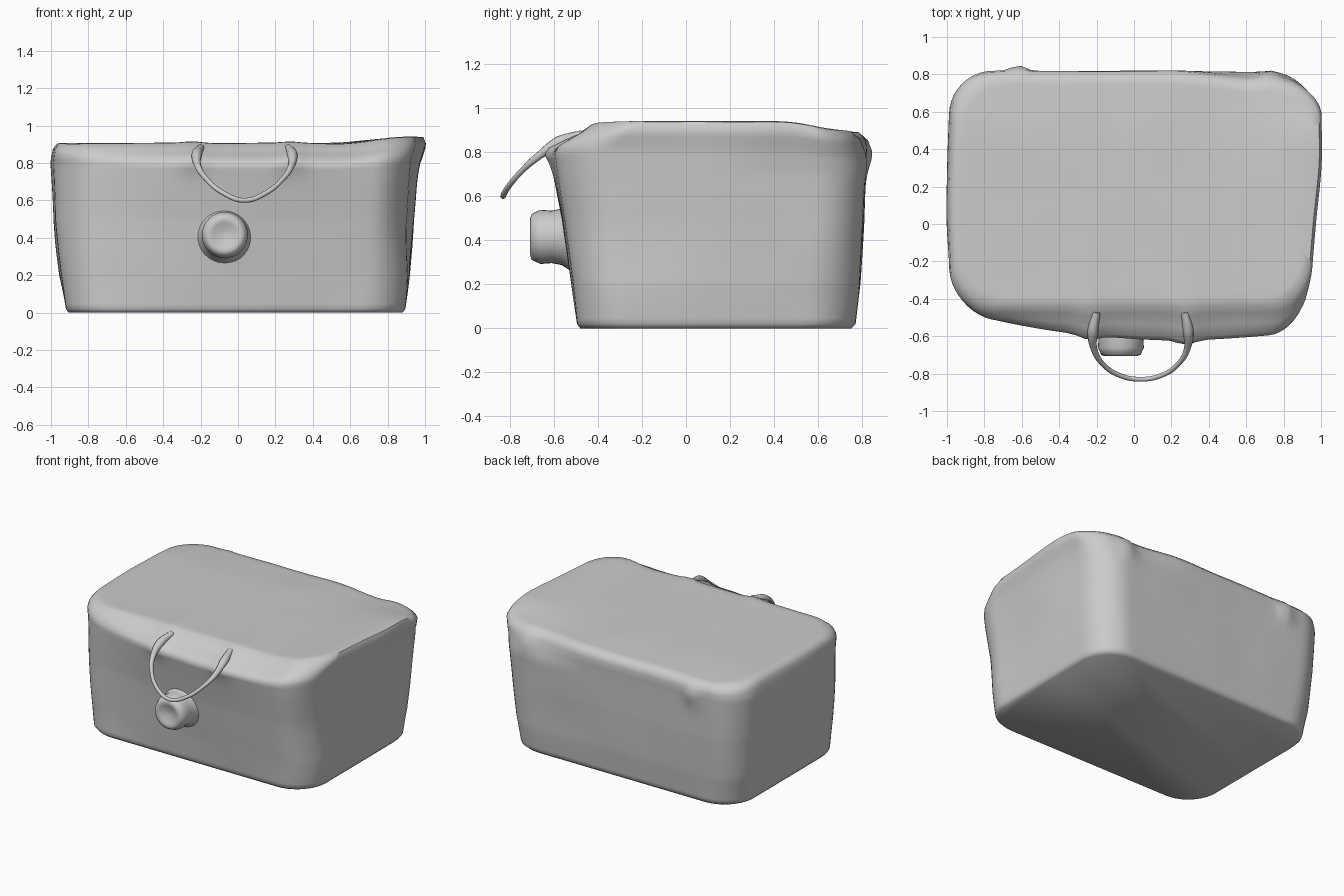
import bpy, bmesh, math
from mathutils import Vector, noise

if "Cube" in bpy.data.objects:
    bpy.data.objects.remove(bpy.data.objects["Cube"])


def finish(name, bm, angle=60):
    bmesh.ops.recalc_face_normals(bm, faces=bm.faces)
    me = bpy.data.meshes.new(name)
    bm.to_mesh(me)
    bm.free()
    ob = bpy.data.objects.new(name, me)
    bpy.context.collection.objects.link(ob)
    bpy.ops.object.select_all(action='DESELECT')
    ob.select_set(True)
    bpy.context.view_layer.objects.active = ob
    bpy.ops.object.shade_smooth_by_angle(angle=math.radians(angle))


def loft(bm, rings):
    for a, b in zip(rings, rings[1:]):
        n = len(a)
        for i in range(n):
            bm.faces.new((a[i], a[(i + 1) % n], b[(i + 1) % n], b[i]))
    bm.faces.new(rings[0])
    bm.faces.new(rings[-1])


def rounded_rect(x0, x1, y0, y1, r, arc=10, side=30):
    """Closed outline with evenly divided sides and rounded corners."""
    corners = [(x1 - r, y0 + r), (x1 - r, y1 - r), (x0 + r, y1 - r), (x0 + r, y0 + r)]
    pts = []
    for k, c in enumerate(corners):
        for i in range(arc + 1):
            a = math.pi / 2 * (k - 1 + i / arc)
            pts.append(Vector(c) + r * Vector((math.cos(a), math.sin(a))))
        a = math.pi / 2 * k
        start = pts[-1]
        end = Vector(corners[(k + 1) % 4]) + r * Vector((math.cos(a), math.sin(a)))
        pts += [start.lerp(end, i / side) for i in range(1, side)]
    return pts


def ramp(v, a, b):
    t = min(1, max(0, (v - a) / (b - a)))
    return t * t * (3 - 2 * t)


def bump(d, s):
    return math.exp(-(d / s) ** 2)


def soften(x, y, z):
    """Bowed front, uneven lid and pinched folds of the soft bag."""
    front = 1 - ramp(y, -0.5, 0.1)
    back = ramp(y, 0.5, 0.78)
    lid = ramp(z, 0.68, 0.9)
    right = ramp(x, 0.6, 0.95)
    folds = bump(x + 0.24, 0.06) + bump(x - 0.28, 0.06)
    bow = 0.14 * min(z, 0.79) * (1 - ramp(z, 0.79, 0.88))
    lift = (0.034 * ramp(x, 0.5, 0.95) * (1 - 0.7 * ramp(y, 0.4, 0.75))
            - 0.015 * ramp(y, 0.45, 0.8) + 0.008 * front * folds)
    # sides belly outwards, the right one flares towards the back
    x += right * (0.02 * lid * ramp(y, 0, 0.4) - 0.045 * (1 - ramp(y, -0.5, 0.3)) * ramp(z, 0, 0.5))
    x -= 0.015 * ramp(-x, 0.7, 0.95) * bump(y - 0.1, 0.4) * ramp(z, 0, 0.5)
    # bowed front, folds under the handle ends, pinches at the back rim
    y += front * (bow * (x - 0.25) ** 2 - 0.03 * folds * bump(z - 0.82, 0.07))
    y += back * (0.03 * bump(x + 0.62, 0.05) * bump(z - 0.8, 0.09)
                 + 0.03 * bump(x - 0.72, 0.05) * bump(z - 0.82, 0.09)
                 - 0.05 * lid * ramp(x, 0.2, 0.7))
    n = noise.noise(Vector((x, y, z)) * 3)
    out = 1 + 0.006 * n * ramp(z, 0, 0.2)
    return (x * out, y * out, z + lid * (lift + 0.006 * n))


# Bag body walls: height, left, right, front, back
walls = [
    (0.00, -0.905, 0.88, -0.48, 0.75),
    (0.02, -0.92, 0.895, -0.495, 0.77),
    (0.20, -0.947, 0.92, -0.52, 0.79),
    (0.50, -0.973, 0.94, -0.565, 0.808),
    (0.79, -0.985, 0.965, -0.62, 0.818),
    (0.815, -0.983, 0.972, -0.60, 0.82),
    (0.87, -0.972, 0.985, -0.475, 0.815),
    (0.902, -0.95, 0.97, -0.435, 0.785),
]
rows = []
for a, b in zip(walls, walls[1:]):
    steps = max(1, round((b[0] - a[0]) / 0.025))
    rows += [Vector(a).lerp(Vector(b), i / steps) for i in range(steps)]
# Lid top: the rim stepped inwards
z, x0, x1, y0, y1 = walls[-1]
for i in (0, 1, 2, 4, 7, 10, 14):
    d = 0.04 * i
    rows.append((z + 0.003 * min(i, 1), x0 + d, x1 - d, y0 + d, y1 - d))

bm = bmesh.new()
rings = []
for z, x0, x1, y0, y1 in rows:
    r = min(0.23, (y1 - y0) * 0.2)
    rings.append([bm.verts.new(soften(x, y, z)) for x, y in rounded_rect(x0, x1, y0, y1, r)])
loft(bm, rings)
finish("bag_body", bm)

# Round button with a dished face, turned about the y axis
profile = [(0.15, -0.53), (0.128, -0.565), (0.119, -0.61), (0.123, -0.66),
           (0.105, -0.70), (0.085, -0.707), (0.065, -0.70), (0.02, -0.685)]
bm = bmesh.new()
rings = []
for r, y in profile:
    angles = [math.tau * i / 32 for i in range(32)]
    rings.append([bm.verts.new((-0.07 + r * math.cos(t), y, 0.415 + r * math.sin(t)))
                  for t in angles])
loft(bm, rings)
finish("front_button", bm)

# Thin cord handle hanging from two folds of the lid, half path mirrored
half = [(0.235, -0.47, 0.88, 1.6), (0.255, -0.575, 0.845, 2.2), (0.25, -0.665, 0.785, 1.4),
        (0.205, -0.745, 0.715, 1.0), (0.115, -0.808, 0.64, 1.0)]
path = half + [(0, -0.83, 0.6, 1.0)] + [(-x, y, z, r) for x, y, z, r in reversed(half)]
cu = bpy.data.curves.new("carry_handle", 'CURVE')
cu.dimensions = '3D'
cu.bevel_depth = 0.013
cu.bevel_resolution = 3
cu.resolution_u = 8
cu.use_fill_caps = True
sp = cu.splines.new('BEZIER')
sp.bezier_points.add(len(path) - 1)
for bp, (x, y, z, rad) in zip(sp.bezier_points, path):
    bp.co = (x + 0.035, y, z)
    bp.radius = rad
    bp.handle_left_type = bp.handle_right_type = 'AUTO'
bpy.context.collection.objects.link(bpy.data.objects.new("carry_handle", cu))
